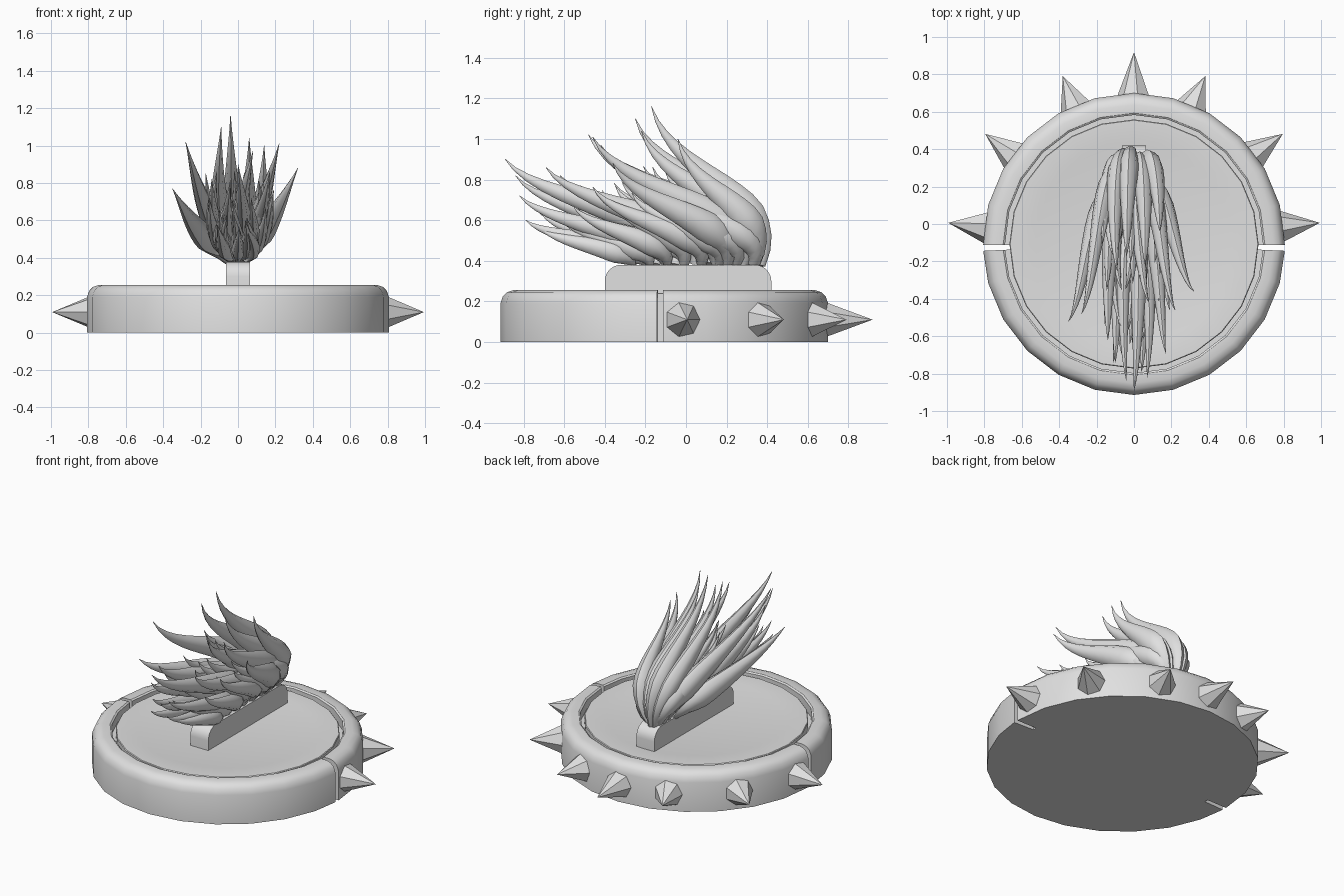
import bpy, bmesh, math, random
from mathutils import Vector

if "Cube" in bpy.data.objects:
    bpy.data.objects.remove(bpy.data.objects["Cube"])

GREY = (0.75, 0.75, 0.75, 1)
mat = bpy.data.materials.new("plain grey")
mat.use_nodes = True
mat.diffuse_color = GREY
mat.node_tree.nodes["Principled BSDF"].inputs["Base Color"].default_value = GREY

CENTRE = Vector((0, -0.107, 0))
RADIUS = 0.807
SIDES = 24


def finish(name, bm, smooth=None):
    bmesh.ops.recalc_face_normals(bm, faces=bm.faces)
    mesh = bpy.data.meshes.new(name)
    bm.to_mesh(mesh)
    bm.free()
    mesh.materials.append(mat)
    obj = bpy.data.objects.new(name, mesh)
    bpy.context.collection.objects.link(obj)
    if smooth:
        bpy.ops.object.select_all(action="DESELECT")
        obj.select_set(True)
        bpy.context.view_layer.objects.active = obj
        bpy.ops.object.shade_smooth_by_angle(angle=math.radians(smooth))


def bridge(bm, a, b):
    n = len(a)
    for i in range(n):
        bm.faces.new((a[i], a[(i + 1) % n], b[(i + 1) % n], b[i]))


def loft(bm, rings):
    """Skin a list of point rings and cap both ends."""
    loops = [[bm.verts.new(p) for p in ring] for ring in rings]
    for a, b in zip(loops, loops[1:]):
        bridge(bm, a, b)
    bm.faces.new(loops[0])
    bm.faces.new(loops[-1])


def polar(r, angle, z):
    return CENTRE + Vector((r * math.cos(angle), r * math.sin(angle), z))


# Rim: two half rings with a slot between them on each side
rim_profile = [(0.662, 0), (0.662, 0.19), (0.69, 0.19), (0.69, 0.248), (0.7, 0.255),
               (0.745, 0.255), (0.775, 0.245), (0.795, 0.225), (RADIUS, 0.19), (RADIUS, 0)]
step = math.tau / SIDES
for name, start, trim in (("rear_rim", 0, -0.008), ("front_rim", math.pi, 0.045)):
    angles = [start + i * step for i in range(SIDES // 2 + 1)]
    angles[0] += trim
    angles[-1] -= trim
    bm = bmesh.new()
    loft(bm, [[polar(r, a, z) for r, z in rim_profile] for a in angles])
    finish(name, bm, 35)

# Floor standing just below the rim, with a shallow dish
bm = bmesh.new()
floor_profile = [(0.666, 0), (0.666, 0.238), (0.662, 0.242), (0.56, 0.242), (0.53, 0.237)]
loft(bm, [[polar(r, i * step, z) for i in range(SIDES)] for r, z in floor_profile])
finish("floor_disc", bm, 35)

# Spikes around the rear half of the rim
spike_list = [(90, 1.026)]
for degrees, reach in ((6.5, 1.0), (36.5, 0.99), (67, 0.975)):
    spike_list += [(degrees, reach), (180 - degrees, reach)]
for i, (degrees, reach) in enumerate(spike_list):
    a = math.radians(degrees)
    out = Vector((math.cos(a), math.sin(a), 0))
    side = Vector((-out.y, out.x, 0))
    bm = bmesh.new()
    tip = bm.verts.new(polar(reach, a, 0.11))
    rings = []
    for dist, r in ((0.74, 0.075), (0.8, 0.086)):
        rings.append([bm.verts.new(polar(dist, a, 0.11) + side * (r * math.cos(k * math.tau / 7))
                      + Vector((0, 0, r * math.sin(k * math.tau / 7)))) for k in range(7)])
    bridge(bm, *rings)
    bm.faces.new(rings[0])
    for k in range(7):
        bm.faces.new((rings[1][k], rings[1][(k + 1) % 7], tip))
    finish(f"spike_{i + 1}", bm)

# Crest holder: upright slab with rounded upper corners
outline = [(0.42, 0.2), (-0.4, 0.2)]
for cy, first in ((-0.32, math.pi), (0.34, math.pi / 2)):
    for k in range(7):
        a = first - k * math.pi / 12
        outline.append((cy + 0.08 * math.cos(a), 0.3 + 0.08 * math.sin(a)))
bm = bmesh.new()
loft(bm, [[Vector((x, y, z)) for y, z in outline] for x in (-0.065, 0.065)])
finish("crest_holder", bm, 35)


def lock(bm, root, tip, width, lean):
    """One tapered hair lock: rises, sweeps to the front, flicks up at the tip."""
    root, tip = Vector(root), Vector(tip)
    rise, run = tip.z - root.z, tip.y - root.y
    belly = root + Vector((lean, 0.16 * max(0, root.y + 0.3), rise * 0.45))
    flick = Vector((tip.x * 0.3 + lean * 0.8, root.y + run * 0.82, root.z + rise * 0.55))
    rings, n = [], 14
    for i in range(n + 1):
        t = i / n
        s = 1 - t
        p = root * s**3 + belly * (3 * s * s * t) + flick * (3 * s * t * t) + tip * t**3
        d = ((belly - root) * s * s + (flick - belly) * (2 * s * t) + (tip - flick) * t * t).normalized()
        u = d.cross(Vector((1, 0, 0))).normalized()
        v = d.cross(u)
        r = width * max(0.02, (0.4 + 2 * t if t < 0.3 else 1 - ((t - 0.3) / 0.7) ** 1.2))
        rings.append([p + u * (r * math.cos(k * math.pi / 4)) + v * (r * 0.7 * math.sin(k * math.pi / 4))
                      for k in range(8)])
    loft(bm, rings)


# Main locks: root y, sideways lean, tip x, y, z
main_locks = [
    (0.36, -0.03, -0.04, -0.17, 1.16), (0.35, -0.1, -0.09, -0.25, 1.1),
    (0.33, 0.11, 0.14, -0.04, 1.0), (0.33, 0.05, 0.06, -0.22, 1.04),
    (0.3, -0.15, -0.28, -0.48, 1.02), (0.28, 0.1, 0.22, -0.46, 1.01),
    (0.25, 0.0, 0.08, -0.42, 0.97), (0.18, -0.19, -0.35, -0.52, 0.77),
    (0.2, 0.15, 0.32, -0.36, 0.88), (0.15, 0.1, 0.17, -0.69, 0.86),
    (0.12, -0.12, -0.14, -0.62, 0.82), (0.05, 0.03, 0.0, -0.89, 0.9),
    (-0.05, -0.06, -0.04, -0.84, 0.82), (-0.1, 0.08, 0.07, -0.82, 0.72),
    (-0.15, -0.08, -0.1, -0.74, 0.66), (-0.2, 0.05, 0.04, -0.79, 0.6),
]
bm = bmesh.new()
for root_y, lean, x, y, z in main_locks:
    lock(bm, (lean * 0.25, root_y, 0.38), (x, y, z), 0.078 if root_y > 0 else 0.062, lean)
finish("main_locks", bm, 50)

# Smaller locks filling both flanks and the middle
random.seed(4)
bm = bmesh.new()
for row in (-1, 0, 1):
    for i in range(8):
        root_y = 0.33 - 0.085 * i
        reach = random.uniform(0.4, 0.55)
        lean = row * random.uniform(0.12, 0.17) * (1 - i / 14)
        height = 0.86 - 0.04 * i + random.uniform(-0.05, 0.05)
        x = lean * 1.1 + random.uniform(-0.05, 0.05)
        lock(bm, (row * 0.035, root_y, 0.38), (x, root_y - reach, height), 0.066 - 0.002 * i, lean)
finish("filler_locks", bm, 50)
